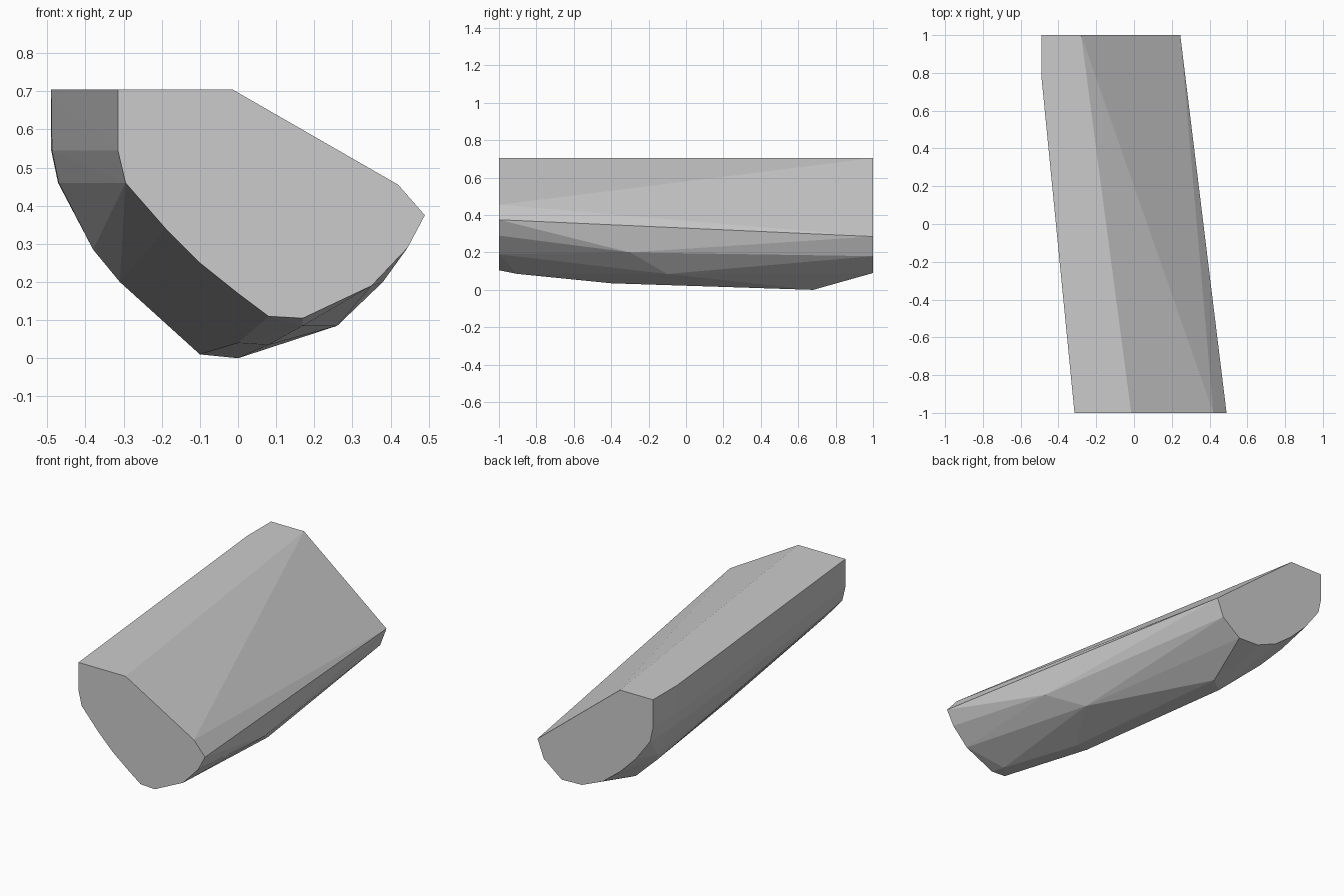
import bpy
import bmesh

if "Cube" in bpy.data.objects:
    bpy.data.objects.remove(bpy.data.objects["Cube"])

# End outlines as (x, z), and shoulder points along the worn underside as (x, y, z)
FRONT = [(-.315, .705), (-.015, .705), (.42, .455), (.49, .375), (.445, .29),
         (.35, .19), (.17, .105), (.08, .11), (0, .17), (-.1, .25),
         (-.19, .34), (-.295, .46), (-.315, .545)]
BACK = [(-.49, .705), (-.28, .705), (.245, .285), (.205, .18), (.09, .09),
        (-.04, .095), (-.17, .15), (-.28, .235), (-.38, .335), (-.472, .46),
        (-.49, .545)]
UNDERSIDE = [(-.49, .78, .705), (-.488, .78, .545), (-.47, .82, .46),
             (-.38, .8, .285), (-.31, .7, .2), (-.1, .6, .01), (0, .68, 0),
             (0, -.4, .04), (.08, -.4, .035), (.17, -.9, .085),
             (.26, -.1, .085), (.38, -.3, .2)]

# Faceted slab: convex skin around both ends and the underside
points = ([(x, -1, z) for x, z in FRONT] + [(x, 1, z) for x, z in BACK] + UNDERSIDE)
bm = bmesh.new()
verts = [bm.verts.new(p) for p in points]
hull = bmesh.ops.convex_hull(bm, input=verts)
unused = {g for g in hull["geom_interior"] + hull["geom_unused"]
          if isinstance(g, bmesh.types.BMVert)}
bmesh.ops.delete(bm, geom=list(unused), context='VERTS')
bmesh.ops.dissolve_limit(bm, angle_limit=.01, verts=bm.verts[:], edges=bm.edges[:])
bmesh.ops.recalc_face_normals(bm, faces=bm.faces[:])

mesh = bpy.data.meshes.new("stone_block")
bm.to_mesh(mesh)
bm.free()
block = bpy.data.objects.new("stone_block", mesh)
bpy.context.collection.objects.link(block)

# Plain grey stone
grey = bpy.data.materials.new("grey_stone")
grey.diffuse_color = (.6, .6, .6, 1)
grey.use_nodes = True
grey.node_tree.nodes["Principled BSDF"].inputs["Base Color"].default_value = grey.diffuse_color
mesh.materials.append(grey)
